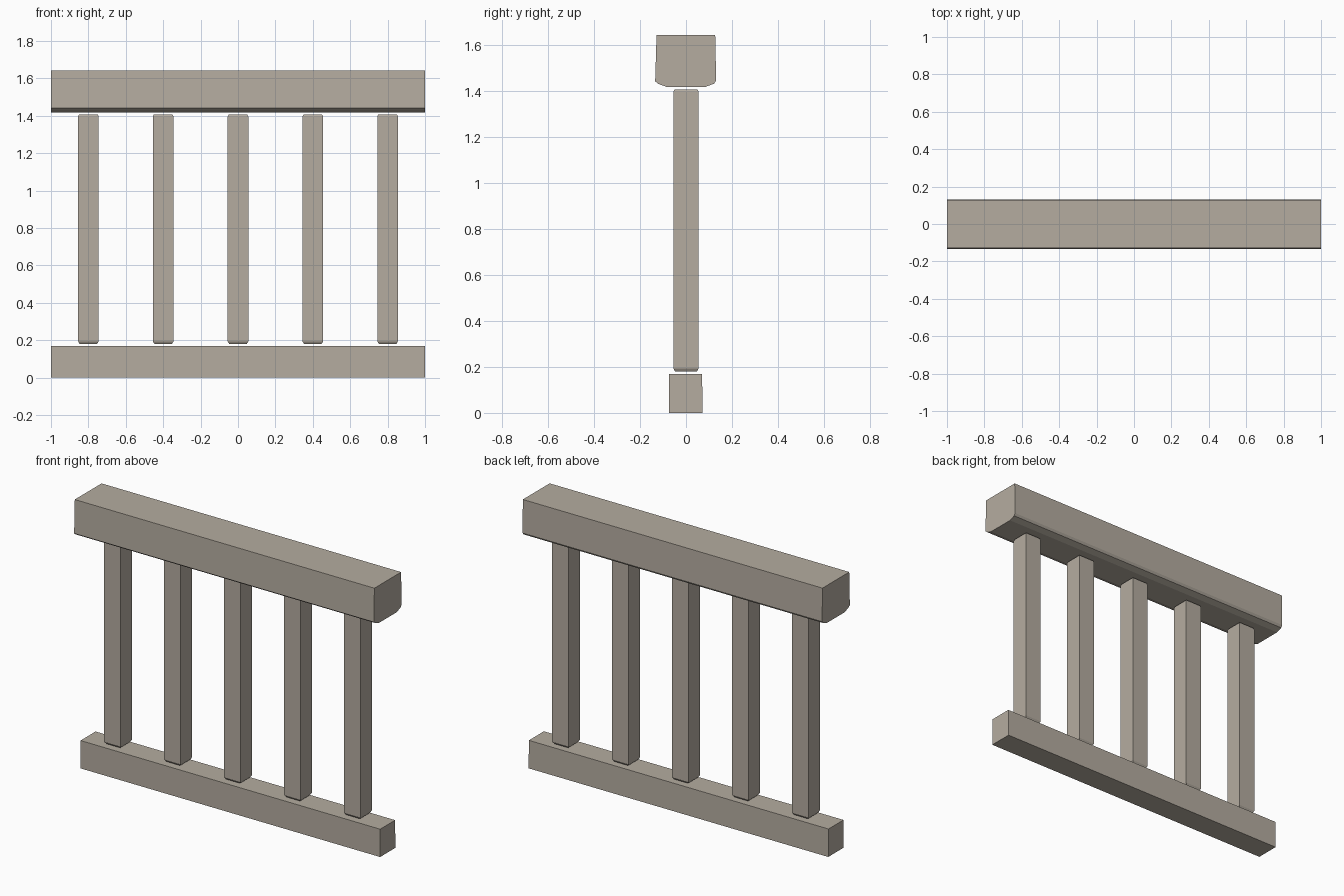
import bpy
import bmesh

cube = bpy.data.objects.get("Cube")
if cube:
    bpy.data.objects.remove(cube, do_unlink=True)

# Single weathered wood colour
wood = bpy.data.materials.new("weathered wood")
wood.use_nodes = True
colour = (0.46, 0.415, 0.353, 1)
wood.diffuse_color = colour
wood.node_tree.nodes["Principled BSDF"].inputs["Base Color"].default_value = colour


def finish(name, bm):
    bmesh.ops.recalc_face_normals(bm, faces=bm.faces)
    mesh = bpy.data.meshes.new(name)
    bm.to_mesh(mesh)
    bm.free()
    mesh.materials.append(wood)
    obj = bpy.data.objects.new(name, mesh)
    bpy.context.collection.objects.link(obj)
    return obj


def rail(name, profile):
    """Beam along x with a (y, z) cross-section."""
    bm = bmesh.new()
    face = bm.faces.new([bm.verts.new((-1, y, z)) for y, z in profile])
    new = bmesh.ops.extrude_face_region(bm, geom=[face])["geom"]
    verts = [v for v in new if isinstance(v, bmesh.types.BMVert)]
    bmesh.ops.translate(bm, verts=verts, vec=(2, 0, 0))
    return finish(name, bm)


def baluster(name, x):
    """Square post whose two ends are slightly worn in."""
    levels = [(0.18, 0.047), (0.193, 0.055), (1.396, 0.055), (1.406, 0.05)]
    bm = bmesh.new()
    rings = []
    for z, r in levels:
        corners = [(-r, -r), (r, -r), (r, r), (-r, r)]
        rings.append([bm.verts.new((x + a, b, z)) for a, b in corners])
    for low, high in zip(rings, rings[1:]):
        for i in range(4):
            j = (i + 1) % 4
            bm.faces.new((low[i], low[j], high[j], high[i]))
    bm.faces.new(rings[0])
    bm.faces.new(rings[-1])
    return finish(name, bm)


# Bottom rail, plain and square
rail("bottom_rail", [(-0.073, 0), (0.072, 0), (0.07, 0.168), (-0.073, 0.168)])

# Handrail with worn lower edges
rail("top_rail", [(-0.085, 1.417), (0.085, 1.417), (0.122, 1.431), (0.131, 1.445),
                  (0.127, 1.643), (-0.128, 1.643), (-0.134, 1.441), (-0.12, 1.43)])

# Evenly spaced balusters
for i in range(5):
    baluster(f"baluster_{i + 1}", (i - 2) * 0.4)
